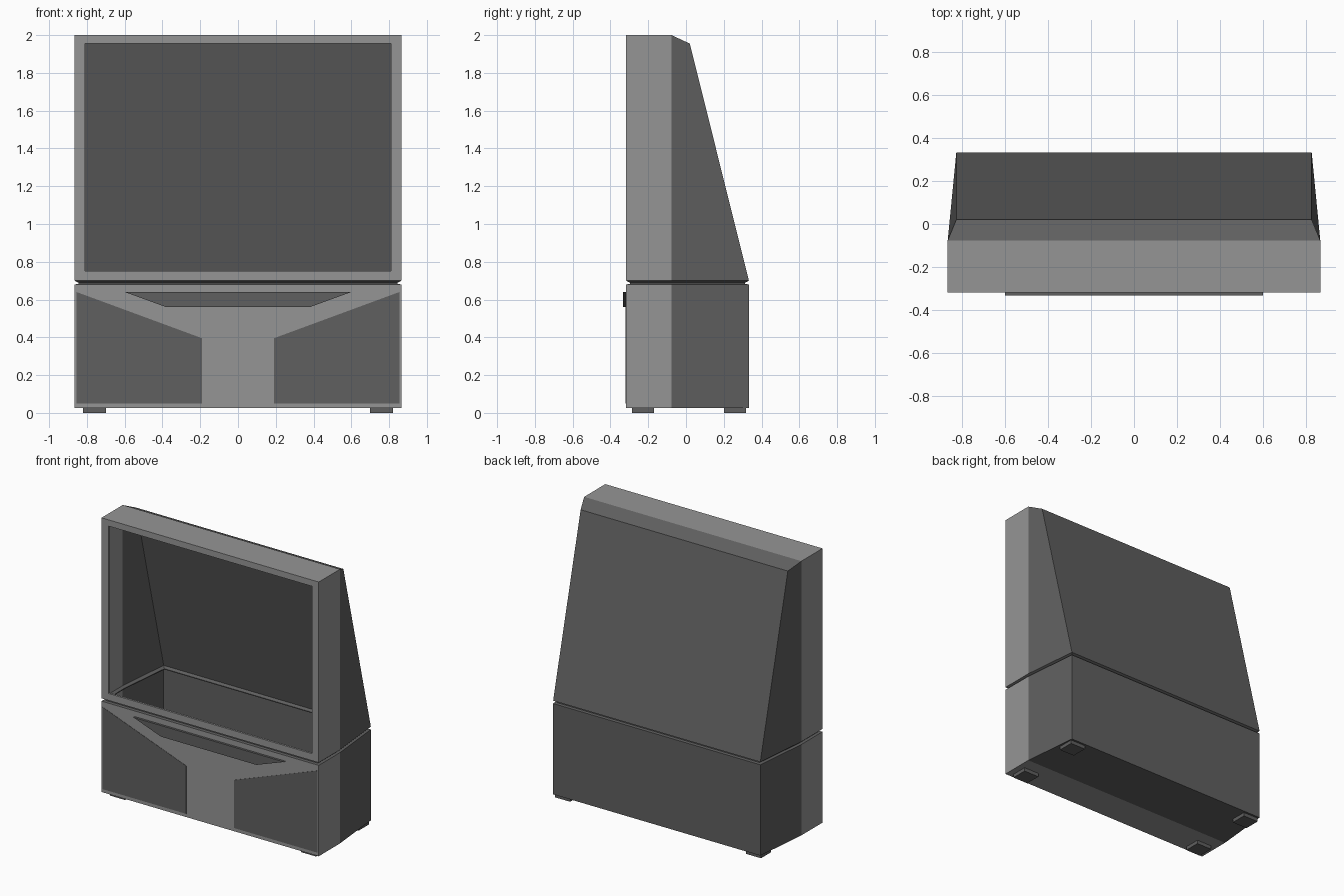
import bpy
import bmesh

cube = bpy.data.objects.get("Cube")
if cube:
    bpy.data.objects.remove(cube, do_unlink=True)


def make_material(name, grey):
    mat = bpy.data.materials.new(name)
    mat.use_nodes = True
    colour = (grey, grey, grey, 1)
    mat.diffuse_color = colour
    mat.node_tree.nodes["Principled BSDF"].inputs["Base Color"].default_value = colour
    return mat


LIGHT = make_material("light grey", 0.30)
DARK = make_material("dark grey", 0.115)

# Main plan dimensions
FRONT, MID, BACK, TOP_BACK = -0.317, -0.077, 0.333, 0.02
WIDE, NARROW = 0.865, 0.825
BOTTOM, GAP_LOW, GAP_HIGH, SHOULDER, TOP = 0.026, 0.68, 0.70, 1.955, 2.0


def ring(bm, z, inset=0.0):
    """Six-sided plan outline, counterclockwise from the front."""
    w, n, f, b = WIDE - inset, NARROW - inset, FRONT + inset, BACK - inset
    plan = [(-w, f), (w, f), (w, MID), (n, b), (-n, b), (-w, MID)]
    return [bm.verts.new((x, y, z)) for x, y in plan]


def bridge(bm, low, high, skip=()):
    count = len(low)
    for i in range(count):
        if i not in skip:
            j = (i + 1) % count
            bm.faces.new((low[i], low[j], high[j], high[i]))


def finish(bm, name, rule=None):
    """Store the mesh; rule tells which faces are dark."""
    mesh = bpy.data.meshes.new(name)
    for face in bm.faces:
        face.material_index = int(rule(face) if rule else True)
    bm.to_mesh(mesh)
    bm.free()
    mesh.materials.append(LIGHT)
    mesh.materials.append(DARK)
    obj = bpy.data.objects.new(name, mesh)
    bpy.context.collection.objects.link(obj)
    return obj


def behind_mid(face):
    return face.calc_center_median().y > MID + 0.01


def plate(name, outline, y_front, y_back):
    """Flat panel on the front, extruded backwards from an x-z outline."""
    bm = bmesh.new()
    near = [bm.verts.new((x, y_front, z)) for x, z in outline]
    far = [bm.verts.new((x, y_back, z)) for x, z in outline]
    bm.faces.new(near)
    bm.faces.new(far[::-1])
    bridge(bm, near, far)
    bmesh.ops.recalc_face_normals(bm, faces=bm.faces[:])
    return finish(bm, name)


# Lower cabinet: hollow, open at the top
bm = bmesh.new()
low, high = ring(bm, BOTTOM), ring(bm, GAP_LOW)
bridge(bm, low, high)
bm.faces.new((low[0], low[5], low[2], low[1]))
bm.faces.new((low[5], low[4], low[3], low[2]))
finish(bm, "lower_cabinet", behind_mid)

# Recessed groove between the cabinets
bm = bmesh.new()
levels = [(GAP_LOW, 0), (GAP_LOW + 0.003, 0.02), (GAP_LOW + 0.009, 0.02), (GAP_HIGH, 0)]
rings = [ring(bm, z, inset) for z, inset in levels]
for a, b in zip(rings, rings[1:]):
    bridge(bm, a, b)
finish(bm, "cabinet_groove")

# Upper cabinet: hollow shell with a sloping back and an open front
bm = bmesh.new()
low, high = ring(bm, GAP_HIGH), ring(bm, TOP)
for v in high[3:5]:
    v.co.y, v.co.z = TOP_BACK, SHOULDER
bridge(bm, low, high, skip=(0,))
bm.faces.new((high[0], high[1], high[2], high[5]))
bm.faces.new((high[5], high[2], high[3], high[4]))

# Screen frame with a shallow inner lip
outer = [low[0], low[1], high[1], high[0]]
opening = [(-0.81, 0.75), (0.81, 0.75), (0.81, 1.955), (-0.81, 1.955)]
inner = [bm.verts.new((x, FRONT, z)) for x, z in opening]
lip = [bm.verts.new((x, FRONT + 0.015, z)) for x, z in opening]
bridge(bm, outer, inner)
bridge(bm, inner, lip)
finish(bm, "upper_cabinet", behind_mid)

# Speaker grilles
for side, sign in (("left", 1), ("right", -1)):
    shape = [(0.19, 0.05), (0.855, 0.05), (0.855, 0.64), (0.19, 0.395)]
    plate(side + "_speaker_grille", [(sign * x, z) for x, z in shape],
          FRONT - 0.002, FRONT + 0.001)

# Control panel
plate("control_panel", [(-0.38, 0.56), (0.38, 0.56), (0.6, 0.64), (-0.6, 0.64)],
      -0.333, FRONT)

# Feet
for end, y in (("front", -0.227), ("back", 0.26)):
    for side, x in (("left", 0.76), ("right", -0.76)):
        bm = bmesh.new()
        bmesh.ops.create_cube(bm, size=1)
        bmesh.ops.scale(bm, vec=(0.12, 0.116, BOTTOM), verts=bm.verts[:])
        bmesh.ops.translate(bm, vec=(x, y, BOTTOM / 2), verts=bm.verts[:])
        finish(bm, f"{end}_{side}_foot")
